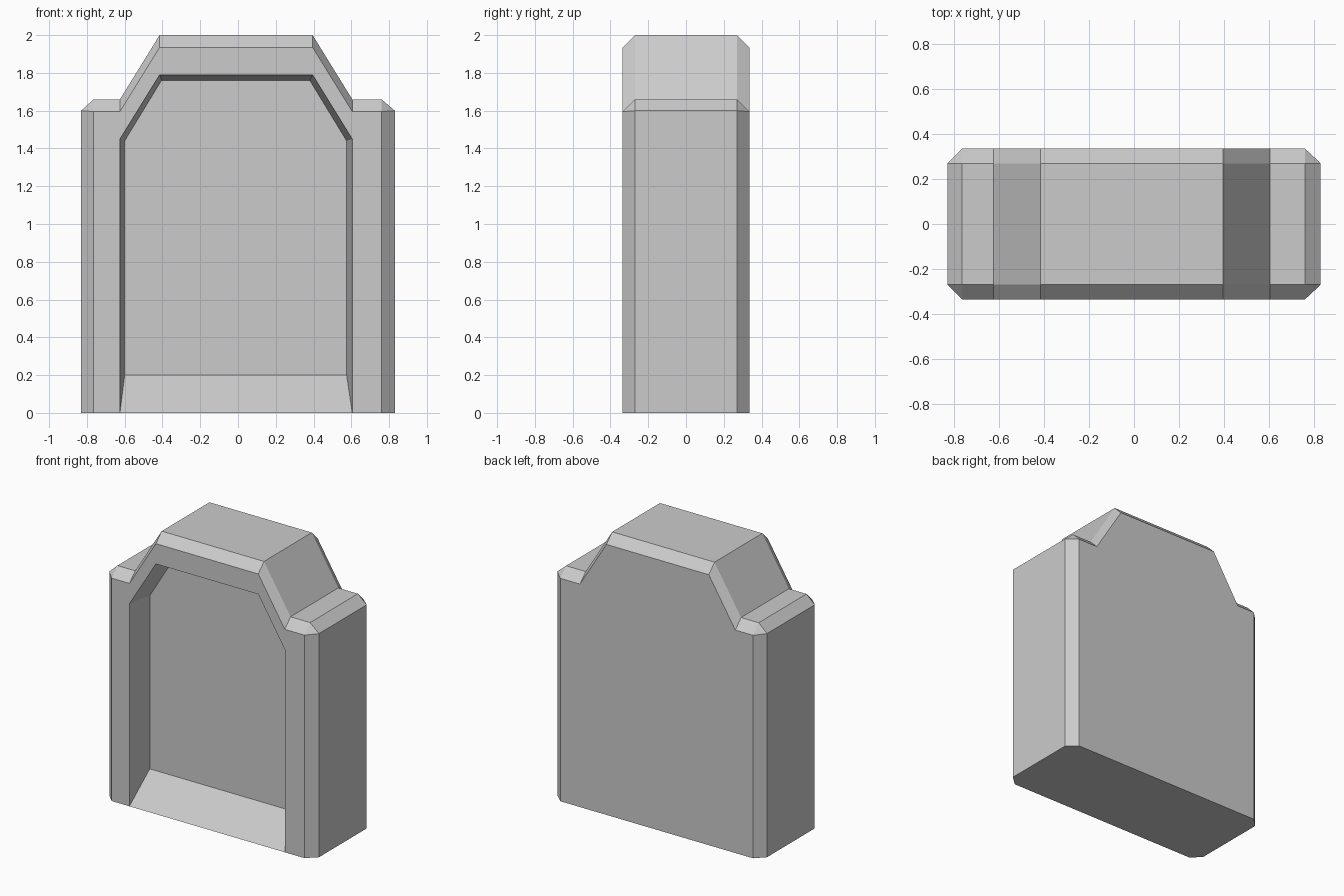
import bpy, bmesh

if "Cube" in bpy.data.objects:
    bpy.data.objects.remove(bpy.data.objects["Cube"])

# Silhouette of the stone (x, z), and the recessed panel's mouth and floor
outline = [(-.83, 0), (-.83, 1.6), (-.765, 1.66), (-.625, 1.66), (-.415, 2),
           (.395, 2), (.605, 1.66), (.76, 1.66), (.83, 1.6), (.83, 0)]
mouth = [(-.625, 0), (-.625, 1.45), (-.415, 1.79),
         (.395, 1.79), (.605, 1.45), (.605, 0)]
floor = [(-.6, .2), (-.6, 1.44), (-.405, 1.76),
         (.38, 1.76), (.575, 1.44), (.575, .2)]


def bevelled(x, z):
    """Outline point moved in to the flat face inside the edge bevel."""
    if z == 1.6:
        z = 1.595
    elif z > 1.6:
        z -= .065
    return min(max(x, -.765), .76), z


bm = bmesh.new()


def ring(points, y):
    return [bm.verts.new((x, y, z)) for x, z in points]


def bridge(a, b, closed=False):
    n = len(a)
    for i in range(n if closed else n - 1):
        j = (i + 1) % n
        bm.faces.new((a[i], a[j], b[j], b[i]))


face = [bevelled(x, z) for x, z in outline]

# Body: front bevel, rim, back bevel
front, rim_f = ring(face, -.335), ring(outline, -.27)
rim_b, back = ring(outline, .27), ring(face, .335)
bridge(front, rim_f)
bridge(rim_f, rim_b)
bridge(rim_b, back)
bm.faces.new(back)

# Recessed panel with sloping sill
lip, panel = ring(mouth, -.335), ring(floor, -.14)
bridge(lip, panel, closed=True)
bm.faces.new(panel)

# Front frame and underside
bm.faces.new(front + lip[::-1])
bm.faces.new((front[0], lip[0], lip[-1], front[-1], rim_f[-1],
              rim_b[-1], back[-1], back[0], rim_b[0], rim_f[0]))

bmesh.ops.remove_doubles(bm, verts=bm.verts, dist=1e-4)
bmesh.ops.recalc_face_normals(bm, faces=bm.faces)

mesh = bpy.data.meshes.new("headstone")
bm.to_mesh(mesh)
bm.free()
bpy.context.collection.objects.link(bpy.data.objects.new("headstone", mesh))
